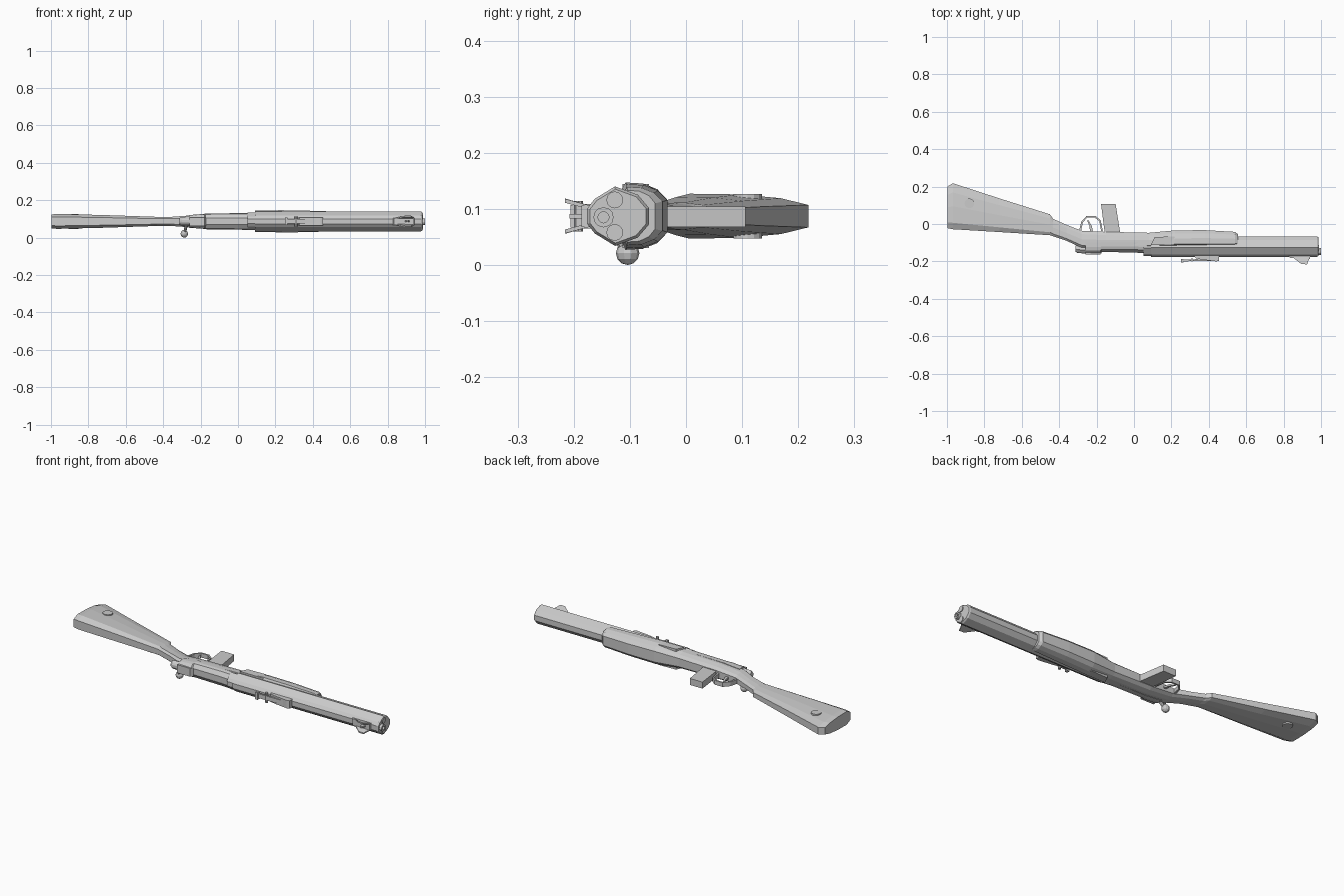
import bpy, bmesh, math
from mathutils import Vector

if "Cube" in bpy.data.objects:
    bpy.data.objects.remove(bpy.data.objects["Cube"])

ZC = 0.087  # the rifle lies on its side; its symmetry plane is z = ZC


def finish(name, bm):
    bmesh.ops.recalc_face_normals(bm, faces=bm.faces)
    me = bpy.data.meshes.new(name)
    bm.to_mesh(me)
    bm.free()
    ob = bpy.data.objects.new(name, me)
    bpy.context.collection.objects.link(ob)
    return ob


def loft(name, rings, closed=False):
    """Skin a list of equally long point rings."""
    bm = bmesh.new()
    vs = [[bm.verts.new(p) for p in r] for r in rings]
    n = len(vs[0])
    pairs = list(zip(vs, vs[1:])) + ([(vs[-1], vs[0])] if closed else [])
    for a, b in pairs:
        for i in range(n):
            j = (i + 1) % n
            bm.faces.new((a[i], a[j], b[j], b[i]))
    if not closed:
        bm.faces.new(vs[0])
        bm.faces.new(vs[-1])
    return finish(name, bm)


def plate(name, outline, z0, z1):
    """Extrude an (x, y) side outline through the thickness."""
    return loft(name, [[(x, y, z) for x, y in outline] for z in (z0, z1)])


def rod(name, a, b, r, n=10, r2=None):
    a, b = Vector(a), Vector(b)
    q = (b - a).to_track_quat('Z', 'Y')
    ring = lambda c, s: [c + q @ Vector((s * math.cos(t), s * math.sin(t), 0))
                         for t in (2 * math.pi * i / n for i in range(n))]
    return loft(name, [ring(a, r), ring(b, r if r2 is None else r2)])


def section(x, top, low, h, shape):
    """Mirrored cross-section: shape holds (depth fraction, width fraction)."""
    half = [(top + (low - top) * f, h * w) for f, w in shape]
    return [(x, y, ZC + w) for y, w in half] + [(x, y, ZC - w) for y, w in reversed(half)]


# One-piece wooden stock: x, upper edge, lower edge, half thickness
stock = [(-0.998, -0.022, 0.200, .037), (-0.968, -0.028, 0.218, .040),
         (-0.72, -0.043, 0.137, .034), (-0.45, -0.060, 0.052, .025),
         (-0.432, -0.066, 0.027, .024), (-0.36, -0.090, -0.005, .024),
         (-0.28, -0.127, -0.036, .030), (-0.15, -0.130, -0.042, .041),
         (0.08, -0.125, -0.047, .046), (0.22, -0.120, -0.034, .060),
         (0.38, -0.118, -0.033, .057), (0.54, -0.116, -0.042, .052),
         (0.556, -0.112, -0.055, .046)]
wood = [(0, .6), (.14, 1), (.5, .97), (.8, .8), (1, .5)]
loft("stock", [section(*s, wood) for s in stock])

# Faceted barrel shroud with a slightly chamfered muzzle
tube = [(0, .26), (.12, .58), (.45, 1), (.82, .72), (1, .28)]
loft("barrel_shroud", [section(0.09, -0.176, -0.066, .053, tube),
                       section(0.978, -0.176, -0.066, .053, tube),
                       section(0.986, -0.171, -0.071, .048, tube)])
loft("shroud_collar", [section(x, -0.170, -0.08, .047, tube) for x in (0.05, 0.1)])


# Muzzle ring with a recessed bore, plus two smaller ports
def ring_tube(name, y, z, x0, x1, r, inner):
    prof = [(x0, r), (x1, r), (x1, inner), (x0, inner)]
    loft(name, [[(x, y + k * math.cos(t), z + k * math.sin(t)) for x, k in prof]
                for t in (2 * math.pi * i / 12 for i in range(12))], True)


ring_tube("muzzle", -0.147, ZC - .002, 0.96, 1.0, 0.018, 0.010)
for i, s in enumerate((-1, 1)):
    rod(f"muzzle_port_{i}", (0.97, -0.127, ZC + s * .029), (0.990, -0.127, ZC + s * .029), .015, 12)

# Receiver, bolt and rear tang
box = [(0, .4), (.3, .9), (.6, 1), (1, 1)]
loft("receiver", [section(x, t, -0.10, h, box) for x, t, h in
                  ((-0.26, -0.158, .034), (-0.18, -0.160, .040), (-0.175, -0.150, .042),
                   (0.0, -0.152, .044), (0.07, -0.158, .044))])
loft("bolt_end", [section(x, t, -0.115, h, tube) for x, t, h in
                  ((-0.312, -0.148, .018), (-0.30, -0.156, .024), (-0.25, -0.157, .026))])
plate("ejection_block", [(-0.26, -.15), (-0.26, -.164), (-0.18, -.164), (-0.17, -.15)],
      ZC - .026, ZC + .02)

# Bolt handle with round knob
rod("bolt_handle", (-0.275, -0.135, ZC - .01), (-0.285, -0.11, 0.025), .010, 8, .007)
bm = bmesh.new()
bmesh.ops.create_uvsphere(bm, u_segments=10, v_segments=6, radius=.021)
bmesh.ops.translate(bm, verts=bm.verts, vec=(-0.287, -0.104, 0.021))
finish("bolt_knob", bm)

# Magazine, leaning forward
plate("magazine", [(-0.176, .106), (-0.098, .106), (-0.072, -.06), (-0.155, -.06)],
      ZC - .019, ZC + .017)

# Trigger guard strip and trigger
path = [(-0.295, -.04), (-0.282, .012), (-0.255, .042), (-0.205, .042), (-0.178, .02), (-0.165, -.045)]
inner = [(-0.284, -.04), (-0.273, .009), (-0.251, .034), (-0.209, .034), (-0.186, .016), (-0.174, -.045)]
plate("trigger_guard", path + inner[::-1], ZC - .013, ZC + .011)
plate("trigger", [(-0.235, -.045), (-0.238, -.01), (-0.252, .02), (-0.243, .02), (-0.226, -.01), (-0.218, -.045)],
      ZC - .005, ZC + .005)

# Mirrored details: stock side panels, butt discs, front sight ears
for i, s in enumerate((-1, 1)):
    z = lambda d: ZC + s * d
    plate(f"side_panel_{i}", [(0.09, -.113), (0.11, -.070), (0.215, -.066), (0.235, -.113)],
          z(.03), z(.057))
    rod(f"butt_disc_{i}", (-0.88, 0.11, z(.02)), (-0.88, 0.11, z(.0395)), .026, 14)
    loft(f"front_sight_ear_{i}", [[(x0, -.172, z(d)), (x1, -.214, z(d + .012)), (0.925, -.216, z(d + .012)),
                                   (0.942, -.172, z(d))] for x0, x1, d in ((.84, .895, .012), (.84, .895, .019))])
    rod(f"rear_sight_pin_{i}", (0.31, -.192, ZC), (0.31, -.192, z(.027)), .008, 8)

# Front sight base and post
plate("front_sight_base", [(0.82, -.165), (0.835, -.182), (0.94, -.186), (0.945, -.165)], ZC - .019, ZC + .019)
plate("front_sight_post", [(0.89, -.175), (0.90, -.208), (0.91, -.208), (0.92, -.175)], ZC - .004, ZC + .004)

# Rear sight: base, leaf and notch block
plate("rear_sight_base", [(0.32, -.168), (0.33, -.183), (0.36, -.190), (0.44, -.200), (0.455, -.196), (0.455, -.168)],
      ZC - .022, ZC + .022)
plate("rear_sight_leaf", [(0.25, -.190), (0.25, -.200), (0.45, -.196), (0.45, -.186)], ZC - .012, ZC + .012)
plate("rear_sight_notch", [(0.25, -.188), (0.25, -.206), (0.265, -.206), (0.265, -.188)], ZC - .02, ZC + .02)
